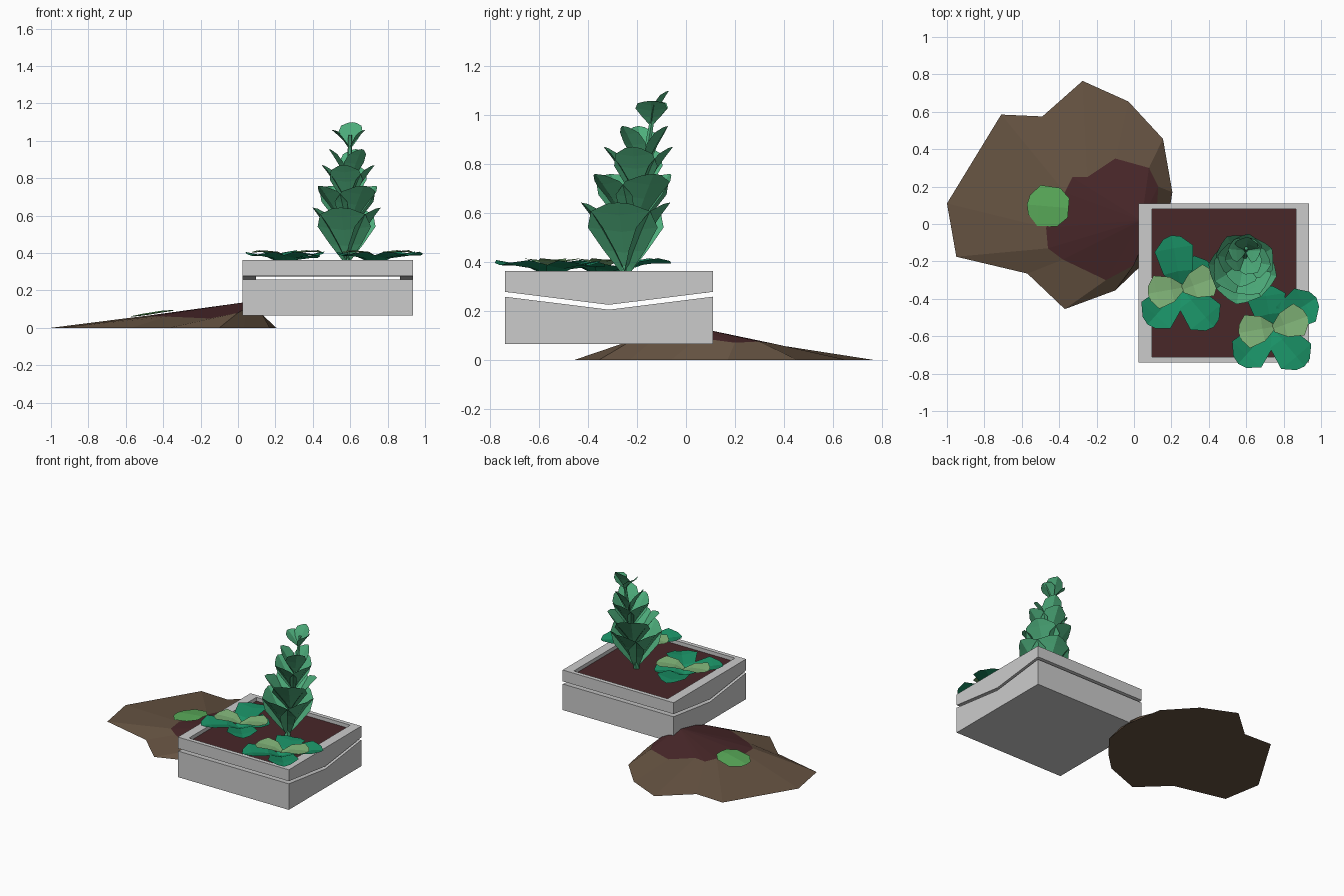
import bpy
from math import sin, cos, radians
from mathutils import Vector

if "Cube" in bpy.data.objects:
    bpy.data.objects.remove(bpy.data.objects["Cube"])


def material(name, rgb):
    m = bpy.data.materials.new(name)
    m.diffuse_color = (*rgb, 1)
    m.use_nodes = True
    m.node_tree.nodes["Principled BSDF"].inputs["Base Color"].default_value = m.diffuse_color
    return m


BROWN = material("earth_brown", (.13, .085, .053))
SOIL = material("dark_soil", (.065, .02, .022))
GRASS = material("leaf_bright", (.10, .40, .10))
DARK = material("leaf_dark", (.01, .28, .13))
LIGHT = material("leaf_light", (.22, .46, .19))
TALL = material("leaf_mid", (.075, .42, .2))


def make(name, verts, faces, mats=(), idx=None):
    me = bpy.data.meshes.new(name)
    me.from_pydata([tuple(v) for v in verts], [], faces)
    for m in mats:
        me.materials.append(m)
    if idx:
        me.polygons.foreach_set("material_index", idx)
    ob = bpy.data.objects.new(name, me)
    bpy.context.collection.objects.link(ob)
    return ob


def prism(name, x0, x1, profile):
    """Extrude a (y, z) profile along x."""
    n = len(profile)
    verts = [(x, y, z) for x in (x0, x1) for y, z in profile]
    faces = [tuple(reversed(range(n))), tuple(range(n, 2 * n))]
    faces += [(i, (i + 1) % n, n + (i + 1) % n, n + i) for i in range(n)]
    return make(name, verts, faces)


# (position along leaf, width factor)
SPOON = [(0, .12), (.3, .6), (.6, 1), (.85, .85), (1, .35)]
BLUNT = [(0, .2), (.35, .75), (.8, 1), (1, .45)]


def leaf(verts, faces, base, az, e0, e1, length, width, shape, fold=.12):
    """Append a folded leaf whose elevation bends from e0 to e1."""
    az = radians(az)
    side = Vector((-sin(az), cos(az), 0))
    p, last, start = Vector(base), 0, len(verts)
    for t, w in shape:
        e = radians(e0 + (e1 - e0) * t)
        d = Vector((cos(az) * cos(e), sin(az) * cos(e), sin(e)))
        p = p + d * (t - last) * length
        last = t
        half = w * width / 2
        up = d.cross(side) * fold * w * width
        verts += [p - side * half + up, p.copy(), p + side * half + up]
    verts[-2] = verts[-2] + d * length * .05
    for r in range(len(shape) - 1):
        a = start + r * 3
        faces += [(a, a + 3, a + 4, a + 1), (a + 1, a + 4, a + 5, a + 2)]


# Earth mound: outer outline, dark inner ring and a peak
outer = [(-1, .11), (-.95, -.175), (-.57, -.265), (-.37, -.455), (-.1, -.355),
         (.03, -.23), (.17, -.06), (.205, .17), (.155, .455), (-.03, .655),
         (-.275, .765), (-.49, .575), (-.71, .585)]
inner = [(-.47, -.02, .067), (-.46, -.13, .062), (-.38, -.19, .06), (-.15, -.3, .05),
         (0, -.22, .08), (.05, -.1, .11), (.12, .05, .09), (.13, .2, .07),
         (.08, .3, .075), (-.1, .35, .068), (-.25, .25, .08), (-.33, .25, .075),
         (-.37, .17, .077)]
n = len(outer)
verts = [(x, y, 0) for x, y in outer] + inner + [(.04, .02, .137)]
ring = [(i, (i + 1) % n) for i in range(n)]
faces = [(a, b, n + b, n + a) for a, b in ring]
faces += [(n + a, n + b, 2 * n) for a, b in ring] + [tuple(reversed(range(n)))]
make("mound", verts, faces, (BROWN, SOIL), [0] * n + [1] * n + [0])

# Loose leaf lying on the mound
v, f = [], []
leaf(v, f, (-.35, .085, .095), 175, 0, -12, .215, .23,
     [(0, .45), (.25, .9), (.75, .95), (1, .45)], fold=-.04)
make("fallen_leaf", v, f, (GRASS,))

# Planter: lower block and upper frame split by a V-shaped gap
X0, X1, Y0, Y1 = .025, .935, -.74, .11
YM, WX, WY = (Y0 + Y1) / 2, .07, .03
prism("planter_base", X0, X1, [(Y0, .065), (Y1, .065), (Y1, .258), (YM, .205), (Y0, .258)])
for name, a in (("left", X0), ("right", X1 - WX)):
    prism("planter_rim_" + name, a, a + WX,
          [(Y0, .278), (YM, .225), (Y1, .278), (Y1, .362), (Y0, .362)])
for name, lo, hi, zl, zh in (("front", Y0, Y0 + WY, .278, .274), ("back", Y1 - WY, Y1, .274, .278)):
    prism("planter_rim_" + name, X0 + WX, X1 - WX,
          [(lo, zl), (hi, zh), (hi, .362), (lo, .362)])
make("planter_soil", [(X0 + WX, Y0 + WY, .335), (X1 - WX, Y0 + WY, .335),
                      (X1 - WX, Y1 - WY, .335), (X0 + WX, Y1 - WY, .335)],
     [(0, 1, 2, 3)], (SOIL,))

# Two low rosettes: dark outer leaves, light inner leaves
clumps = [("left_clump", (.25, -.34), .20, .28), ("right_clump", (.735, -.55), .28, .22)]
for name, (cx, cy), right_len, back_len in clumps:
    v, f = [], []
    for az, ln, e0 in ((100, back_len, 38), (228, .26, 34), (310, .27, 34), (33, right_len, 32)):
        leaf(v, f, (cx, cy, .337), az, e0, 0, ln, .21, BLUNT, .1)
    make(name + "_outer_leaves", v, f, (DARK,))
    v, f = [], []
    for az, ln, y in ((190, .185, 0), (20, .19, -.01)):
        leaf(v, f, (cx + .01, cy + y, .375), az, 38, -5, ln, .18, BLUNT, .05)
    make(name + "_inner_leaves", v, f, (LIGHT,))


# Tall plant: leaning stem with shrinking tiers of spoon leaves
def on_stem(t):
    return Vector((.58 + .02 * t, -.25 + .12 * t, .33 + .70 * t))


v = [on_stem(t) + Vector((r * cos(radians(60 * k)), r * sin(radians(60 * k)), 0))
     for t, r in ((0, .022), (1, .01)) for k in range(6)]
f = [(k, (k + 1) % 6, 6 + (k + 1) % 6, 6 + k) for k in range(6)] + [tuple(range(6, 12))]
make("tall_stem", v, f, (TALL,))

# (stem position, first azimuth, leaf count, elevation, length, width)
tiers = [(.03, -100, 4, 63, .33, .29), (.26, -60, 4, 60, .29, .24),
         (.46, -100, 4, 62, .25, .18), (.62, -50, 3, 66, .21, .14)]
v, f = [], []
for t, az, count, e, ln, w in tiers:
    for k in range(count):
        leaf(v, f, on_stem(t), az + k * 360 / count, e + 3, e - 10, ln, w, SPOON)
for az, e, ln in ((175, 45, .13), (0, 50, .12), (80, 62, .15)):
    leaf(v, f, on_stem(.9), az, e + 10, e - 5, ln, .13, SPOON)
make("tall_leaves", v, f, (TALL,))
